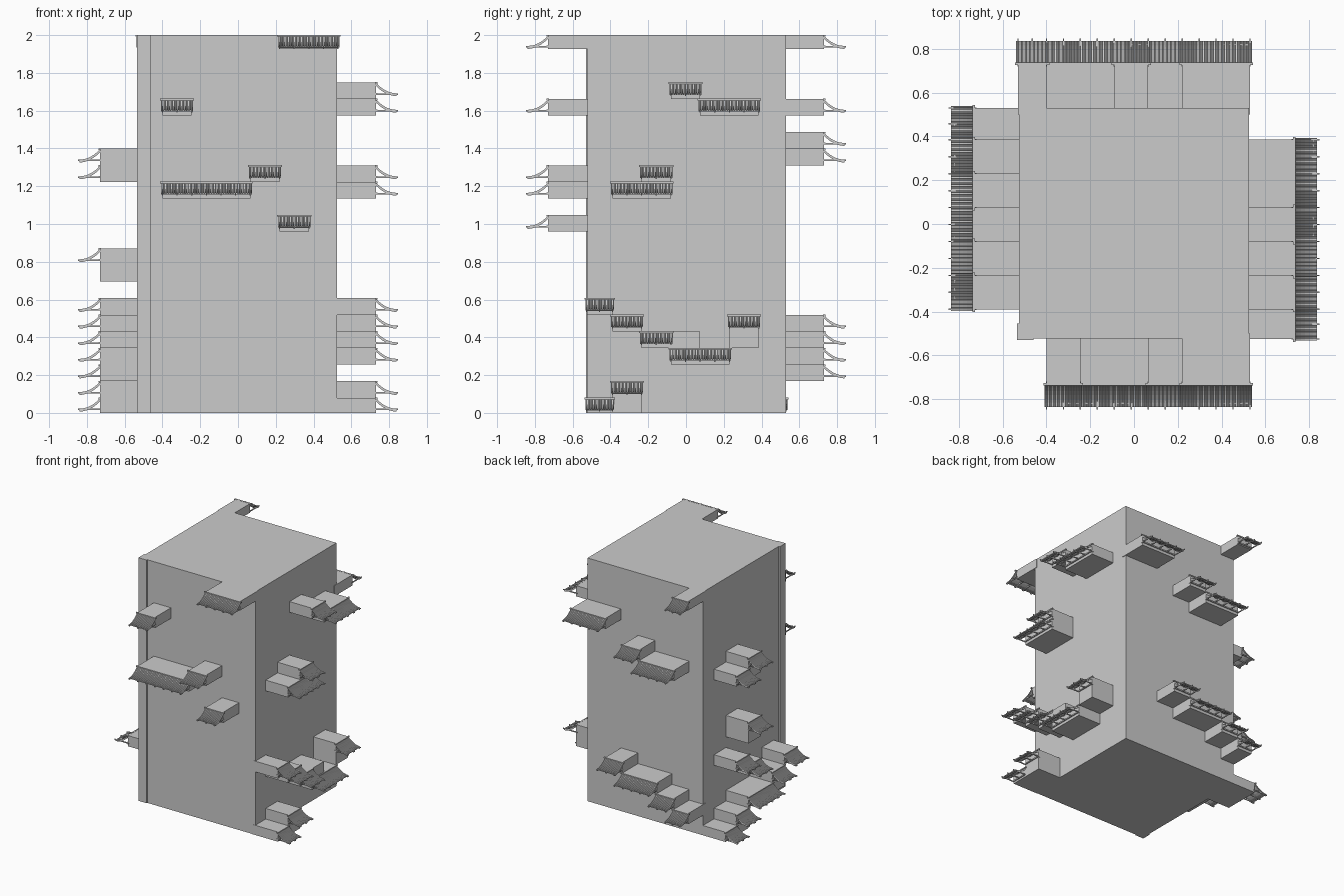
import bpy, bmesh, math
from mathutils import Vector

if "Cube" in bpy.data.objects:
    bpy.data.objects.remove(bpy.data.objects["Cube"])

# Cell grid: horizontal lines along each facade and floor levels
X_LINES = [-.53, -.40, -.245, -.09, .065, .22, .375, .53]
Y_LINES = [-.525, -.39, -.235, -.08, .075, .23, .385, .53]
FACES = {
    "front": (X_LINES, lambda u, d, z: Vector((u, -d, z))),
    "back": (X_LINES, lambda u, d, z: Vector((u, d, z))),
    "right": (Y_LINES, lambda u, d, z: Vector((d, u, z))),
    "left": (Y_LINES, lambda u, d, z: Vector((-d, u, z))),
}


def level(k):
    return 0.0 if k == 0 else min(2.0, 0.08 + 0.0879 * (k - 1))


def add_box(bm, place, u0, u1, d0, d1, z0, z1):
    v = [bm.verts.new(place(u, d, z)) for u in (u0, u1) for d in (d0, d1) for z in (z0, z1)]
    for f in ((0, 1, 3, 2), (4, 6, 7, 5), (0, 4, 5, 1), (2, 3, 7, 6), (0, 2, 6, 4), (1, 5, 7, 3)):
        bm.faces.new([v[i] for i in f])


def finish(bm, name):
    bmesh.ops.recalc_face_normals(bm, faces=bm.faces[:])
    me = bpy.data.meshes.new(name)
    bm.to_mesh(me)
    bm.free()
    ob = bpy.data.objects.new(name, me)
    bpy.context.collection.objects.link(ob)
    return ob


def roof_curve(t):
    """Depth and drop of the sagging roof slope."""
    return 0.728 + 0.107 * t, -0.006 - 0.056 * (1 - (1 - t) ** 2)


def add_slope(bm, place, us, bumps, top, thick, reach=1.0, lift=0.0, steps=6):
    """Closed curved sheet whose top follows the bump heights across its width."""
    rows = []
    for i in range(steps + 1):
        d, dz = roof_curve(i / steps)
        d = 0.728 + (d - 0.728) * reach
        z = top + dz + lift
        rows.append(([bm.verts.new(place(u, d, z + b)) for u, b in zip(us, bumps)],
                     [bm.verts.new(place(u, d, z - thick)) for u in us]))
    n = len(us)
    for (a, b), (c, e) in zip(rows, rows[1:]):
        for j in range(n - 1):
            bm.faces.new((a[j], a[j + 1], c[j + 1], c[j]))
            bm.faces.new((b[j], e[j], e[j + 1], b[j + 1]))
        for j in (0, n - 1):
            bm.faces.new((a[j], c[j], e[j], b[j]))
    for a, b in (rows[0], rows[-1]):
        for j in range(n - 1):
            bm.faces.new((a[j], b[j], b[j + 1], a[j + 1]))


def awning(name, place, u0, u1, top):
    bm = bmesh.new()
    a, b = u0 - 0.008, u1 + 0.008
    # ribbed tile sheet
    ribs = round((b - a) / 0.0125)
    shape = [(0.0, 0.0), (0.35, 0.0), (0.5, 0.005), (0.85, 0.005)]
    pitch = (b - a) / ribs
    us = [a + (r + s) * pitch for r in range(ribs) for s, _ in shape] + [b]
    bumps = [h for _ in range(ribs) for _, h in shape] + [0.0]
    add_slope(bm, place, us, bumps, top, 0.004)
    # ridge cap, wall plate and eave beam
    add_box(bm, place, a - 0.005, b + 0.005, 0.726, 0.738, top - 0.008, top + 0.001)
    add_box(bm, place, u0, u1, 0.728, 0.738, top - 0.066, top - 0.056)
    add_box(bm, place, u0, u1, 0.812, 0.822, top - 0.067, top - 0.06)
    # rafters with projecting struts
    n = max(1, round((u1 - u0) / 0.155)) * 2
    for i in range(n + 1):
        c = u0 + (u1 - u0) * i / n
        w = 0.003
        add_box(bm, place, c - w, c + w, 0.72, 0.848, top - 0.066, top - 0.058)
        add_slope(bm, place, [c - w, c + w], [0, 0], top, 0.008, 1.04, -0.003)
    finish(bm, name)


def room(face, i0, i1, k_top, k_bottom=None, roof_to=None):
    """Projecting bay over grid cells i0..i1 with a tiled awning."""
    lines, place = FACES[face]
    kb = k_top - 1 if k_bottom is None else k_bottom
    bm = bmesh.new()
    add_box(bm, place, lines[i0], lines[i1], 0.50, 0.73, level(kb), level(k_top))
    finish(bm, f"{face}_bay_{k_top}")
    awning(f"{face}_awning_{k_top}", place, lines[i0], lines[roof_to or i1], level(k_top))


# Tower core and corner post
straight = lambda u, d, z: Vector((u, d, z))
core = bmesh.new()
add_box(core, straight, -.525, .525, -.522, .53, 0, 2)
finish(core, "tower_core")
post = bmesh.new()
add_box(post, straight, -.535, -.46, -.53, -.455, 0, 2)
finish(post, "corner_post")

# Front bays
for args in ((1, 2, 19), (1, 4, 14), (4, 5, 15), (5, 6, 12), (5, 7, 23)):
    room("front", *args)
# Back bays
for args in ((0, 1, 23), (5, 7, 19), (3, 4, 17), (1, 3, 16),
             (4, 5, 6), (2, 4, 5), (1, 2, 4), (0, 1, 3)):
    room("back", *args)
# Right bays
for args in ((3, 4, 20), (4, 6, 19), (2, 3, 15), (1, 3, 14), (0, 1, 7), (1, 2, 6),
             (2, 4, 5, 4, 3), (3, 5, 4), (5, 6, 6, 4), (1, 2, 2, 0), (0, 1, 1)):
    room("right", *args)
# Left bays
for args in ((4, 5, 16, 14), (5, 6, 15), (4, 5, 10, 8), (5, 6, 7), (4, 5, 6), (1, 2, 5),
             (2, 3, 4, 2), (3, 5, 3), (5, 6, 2, 0), (6, 7, 1)):
    room("left", *args)
